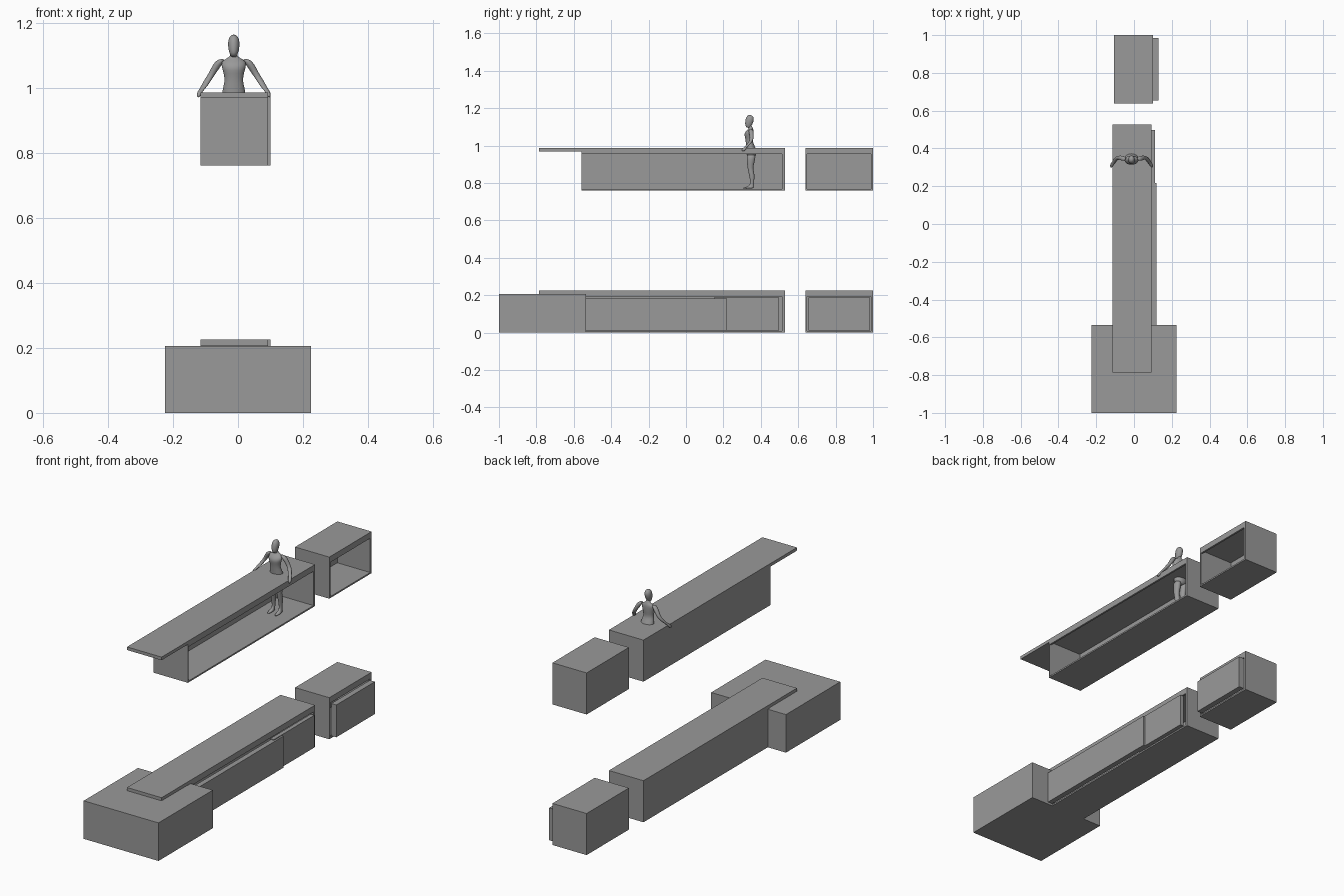
import bpy, bmesh, math
from mathutils import Vector

grey = bpy.data.materials.new("dark_grey")
grey.diffuse_color = (.32, .32, .32, 1)


def add_object(name, bm):
    me = bpy.data.meshes.new(name)
    bm.to_mesh(me)
    bm.free()
    me.materials.append(grey)
    ob = bpy.data.objects.new(name, me)
    bpy.context.collection.objects.link(ob)
    return ob


def box(name, x0, x1, y0, y1, z0, z1):
    bm = bmesh.new()
    bmesh.ops.create_cube(bm, size=1)
    for v in bm.verts:
        v.co = Vector((x0 + (v.co.x + .5) * (x1 - x0),
                       y0 + (v.co.y + .5) * (y1 - y0),
                       z0 + (v.co.z + .5) * (z1 - z0)))
    return add_object(name, bm)


def loft(name, rings, n=14):
    """Smooth body part from horizontal ellipses (x, y, z, rx, ry)."""
    bm = bmesh.new()
    loops = []
    for x, y, z, rx, ry in rings:
        loops.append([bm.verts.new((x + rx * math.cos(2 * math.pi * i / n),
                                    y + ry * math.sin(2 * math.pi * i / n), z)) for i in range(n)])
    for a, b in zip(loops, loops[1:]):
        for i in range(n):
            j = (i + 1) % n
            bm.faces.new((a[i], a[j], b[j], b[i]))
    bm.faces.new(loops[0])
    bm.faces.new(loops[-1])
    bmesh.ops.recalc_face_normals(bm, faces=bm.faces)
    for f in bm.faces:
        f.smooth = True
    ob = add_object(name, bm)
    ob.modifiers.new("smooth", 'SUBSURF').levels = 1
    return ob


def open_cabinet(name, x0, x1, y0, y1, z, end0, end1):
    """Hollow cabinet, open towards +x under a shallow lip."""
    box(name + "_floor", x0, x1, y0, y1, z, z + .008)
    box(name + "_back", x0, x0 + .008, y0, y1, z + .008, z + .208)
    box(name + "_front_end", x0 + .008, x1, y0, y0 + end0, z + .008, z + .208)
    box(name + "_rear_end", x0 + .008, x1, y1 - end1, y1, z + .008, z + .208)
    box(name + "_lip", x1 - .01, x1, y0 + end0, y1 - end1, z + .193, z + .208)


# Two levels: closed below, open above
for level, z in (("lower", 0), ("upper", .761)):
    open_cabinet(level + "_counter", -.115, .092, -.56, .528, z, .005, .014)
    seams = (-.785, -.56, -.2, .165, .528)
    for i, (a, b) in enumerate(zip(seams, seams[1:])):
        box(f"{level}_countertop_{i}", -.115, .092, a, b, z + .208, z + .225)
    open_cabinet(level + "_side_cabinet", -.105, .1, .638, 1, z, .01, .012)
    box(level + "_side_cabinet_top", -.105, .1, .638, 1, z + .208, z + .225)

# Base block and doors of the lower level
box("base_block", -.224, .224, -1, -.535, 0, .206)
box("inner_sliding_door", .088, .11, .15, .497, .012, .187)
box("outer_sliding_door", .092, .12, -.55, .218, .012, .183)
box("side_cabinet_door", .1, .13, .655, .985, .012, .187)

# Standing figure
cx = -.013
loft("figure_head", [(cx, .341, 1.094, .008, .009), (cx, .332, 1.100, .011, .014),
                     (cx, .336, 1.116, .017, .021), (cx, .341, 1.140, .019, .024),
                     (cx, .342, 1.155, .015, .019), (cx, .342, 1.164, .006, .008)])
loft("figure_torso", [(cx, .350, .935, .022, .018), (cx, .350, .955, .038, .029),
                      (cx, .350, .980, .038, .027), (cx, .342, 1.005, .033, .022),
                      (cx, .338, 1.022, .028, .019), (cx, .338, 1.045, .032, .023),
                      (cx, .336, 1.063, .038, .026), (cx, .342, 1.080, .040, .020),
                      (cx, .346, 1.090, .024, .013), (cx, .345, 1.097, .010, .010),
                      (cx, .341, 1.112, .009, .010)])
for side, s in (("left", 1), ("right", -1)):
    loft(side + "_arm", [(cx + s * x, y, z, rx, ry) for x, y, z, rx, ry in (
        (.036, .346, 1.089, .008, .008), (.045, .347, 1.080, .014, .014),
        (.057, .350, 1.060, .013, .012), (.069, .352, 1.040, .011, .010),
        (.080, .347, 1.024, .011, .010), (.091, .333, 1.005, .010, .009),
        (.100, .320, .993, .008, .008), (.106, .311, .984, .008, .012),
        (.109, .305, .970, .005, .009))])
    loft(side + "_leg", [(cx + s * x, y, z, r, ry) for x, y, z, r, ry in (
        (.019, .350, .955, .018, .025), (.020, .347, .925, .018, .023),
        (.020, .344, .890, .014, .017), (.020, .345, .870, .012, .014),
        (.021, .352, .845, .013, .016), (.021, .354, .815, .009, .011),
        (.021, .353, .787, .007, .009), (.022, .342, .779, .010, .024),
        (.023, .325, .769, .012, .036))])
